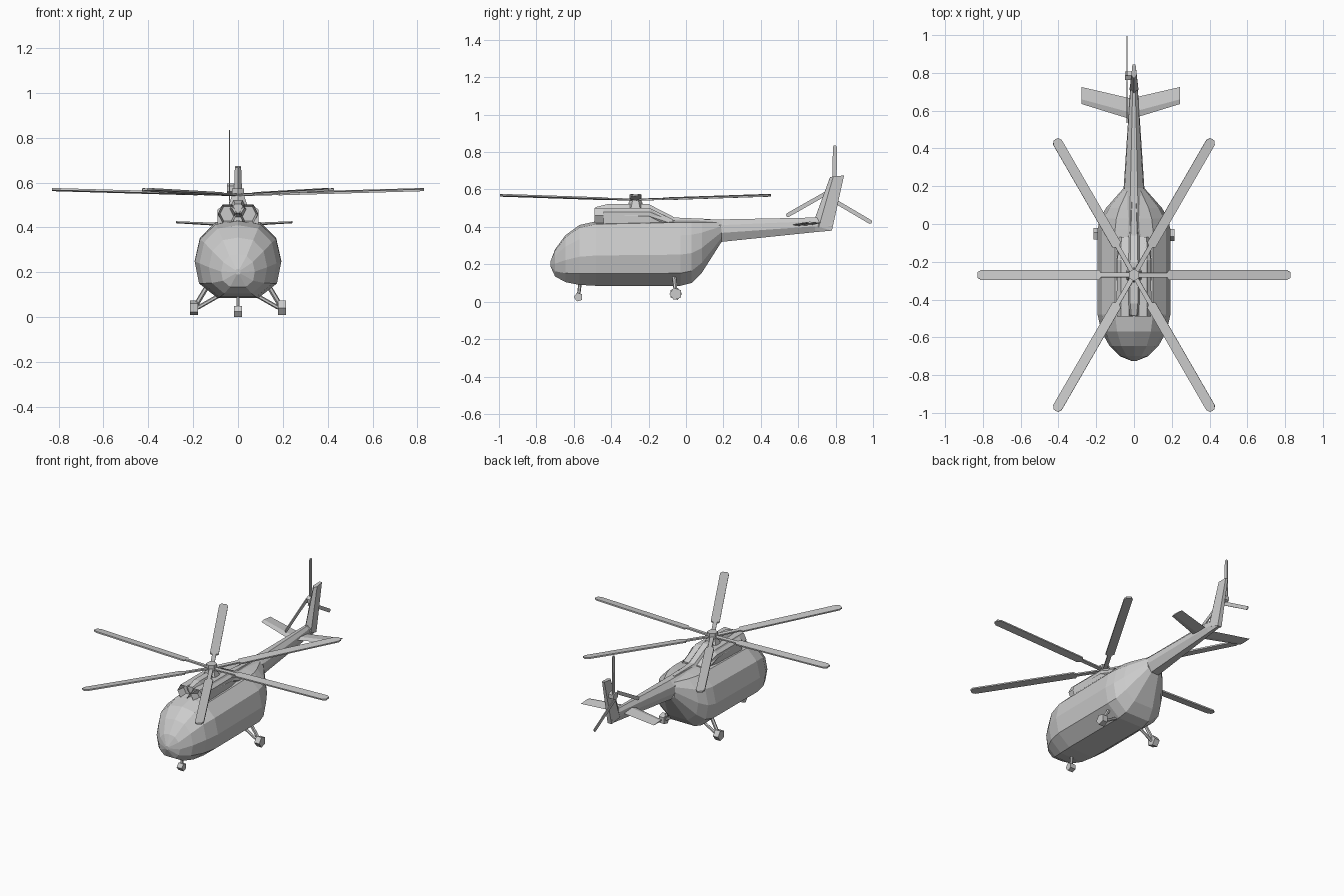
import bpy, bmesh, math
from mathutils import Vector, Matrix

if "Cube" in bpy.data.objects:
    bpy.data.objects.remove(bpy.data.objects["Cube"])


def finish(name, bm):
    bmesh.ops.recalc_face_normals(bm, faces=bm.faces)
    me = bpy.data.meshes.new(name)
    bm.to_mesh(me)
    bm.free()
    ob = bpy.data.objects.new(name, me)
    bpy.context.collection.objects.link(ob)
    return ob


def loft(name, rings, intake=False):
    """Skin a list of closed rings; optionally hollow out the first end."""
    bm = bmesh.new()
    vs = [[bm.verts.new(p) for p in r] for r in rings]
    n = len(rings[0])
    for a, b in zip(vs, vs[1:]):
        for i in range(n):
            j = (i + 1) % n
            bm.faces.new((a[i], a[j], b[j], b[i]))
    front = bm.faces.new(vs[0])
    bm.faces.new(vs[-1])
    if intake:
        bm.normal_update()
        bmesh.ops.recalc_face_normals(bm, faces=bm.faces)
        bmesh.ops.inset_region(bm, faces=[front], thickness=0.01)
        bmesh.ops.translate(bm, verts=front.verts, vec=(0, 0.05, 0))
    return finish(name, bm)


def section(profile, y, hw, lo, hi, cx=0):
    """Scale a unit profile (x -1..1, z 0..1) into place at y."""
    return [(cx + x * hw, y, lo + z * (hi - lo)) for x, z in profile]


def rod(name, a, b, r, n=6, r2=None, turn=0):
    a, b = Vector(a), Vector(b)
    d = b - a
    bm = bmesh.new()
    m = Matrix.Translation((a + b) / 2) @ d.to_track_quat('Z', 'Y').to_matrix().to_4x4() @ Matrix.Rotation(turn, 4, 'Z')
    bmesh.ops.create_cone(bm, cap_ends=True, segments=n, radius1=r,
                          radius2=r if r2 is None else r2, depth=d.length, matrix=m)
    return finish(name, bm)


def slab(outline, t, m):
    """Flat plate of thickness t from a 2D outline, placed by matrix m."""
    return [[m @ Vector((x, y, z)) for x, y in outline] for z in (-t / 2, t / 2)]


def mirrored(half):
    return half + [(-x, z) for x, z in reversed(half) if x > 0]


BODY = mirrored([(0, 1), (0.52, 0.955), (0.88, 0.76), (1, 0.47), (0.9, 0.19), (0.47, 0)])
HEX = mirrored([(0.5, 1), (1, 0.5), (0.5, 0)])
BOOM = mirrored([(0.35, 1), (0.9, 0.75), (1, 0.4), (0.5, 0)])

# Fuselage
loft("fuselage", [section(BODY, *s) for s in [
    (-0.725, 0.012, 0.19, 0.215), (-0.70, 0.075, 0.135, 0.28), (-0.645, 0.13, 0.105, 0.355),
    (-0.57, 0.172, 0.09, 0.41), (-0.48, 0.193, 0.085, 0.43), (-0.03, 0.193, 0.085, 0.44),
    (0.03, 0.18, 0.10, 0.44), (0.085, 0.148, 0.155, 0.437), (0.19, 0.055, 0.32, 0.43)]])

# Tail boom
loft("tail_boom", [section(BOOM, *s) for s in [
    (-0.06, 0.065, 0.34, 0.442), (0.19, 0.055, 0.32, 0.44),
    (0.69, 0.022, 0.372, 0.45), (0.78, 0.016, 0.38, 0.44)]])

# Tail fin, thicker at the base
fin = []
for y0, y1, z0, z1, w in [(0.68, 0.78, 0.42, 0.38, 0.024), (0.77, 0.845, 0.665, 0.675, 0.014)]:
    ym, zm = (y0 + y1) / 2, (z0 + z1) / 2
    fin.append([(0, y0, z0), (w, ym - 0.02, zm), (w * 0.6, y1, z1),
                (-w * 0.6, y1, z1), (-w, ym - 0.02, zm), (0, y0, z0 + 0.001)])
loft("tail_fin", fin)

# Horizontal stabilizer
loft("stabilizer", [
    [(x, a, z), (x, (a + b) / 2 - 0.02, z + t), (x, b, z), (x, (a + b) / 2 - 0.02, z - t * 0.5)]
    for x, a, b, z, t in [(-0.277, 0.635, 0.725, 0.422, 0.006), (-0.018, 0.555, 0.665, 0.408, 0.01),
                          (0.243, 0.635, 0.725, 0.422, 0.006)]])

# Engine nacelles with hollow intakes
for side, label in [(1, "right"), (-1, "left")]:
    loft(label + "_engine", [section(HEX, y, hw, lo, hi, side * 0.047) for y, hw, lo, hi in [
        (-0.49, 0.043, 0.42, 0.502), (-0.20, 0.045, 0.415, 0.502), (-0.07, 0.04, 0.39, 0.44)]],
        intake=True)

# Engine deck and gearbox spine
DECK = mirrored([(0.75, 1), (1, 0.8), (1, 0)])
loft("engine_deck", [section(DECK, *s) for s in [
    (-0.44, 0.092, 0.40, 0.498), (-0.19, 0.09, 0.40, 0.498), (-0.07, 0.07, 0.38, 0.44)]])
loft("gearbox_fairing", [section(HEX, *s) for s in [
    (-0.485, 0.028, 0.465, 0.505), (-0.42, 0.04, 0.44, 0.522), (-0.20, 0.04, 0.44, 0.522),
    (-0.06, 0.035, 0.40, 0.45), (0.13, 0.02, 0.40, 0.442)]])

# Main rotor: mast, hub and six blades
HUB = Vector((0, -0.27, 0.545))
rod("rotor_mast", HUB - Vector((0, 0, 0.05)), HUB, 0.05, 6, 0.03)
rod("rotor_hub", HUB - Vector((0, 0, 0.012)), HUB + Vector((0, 0, 0.028)), 0.032, 6)
blade = [(0.02, -0.012), (0.175, -0.012), (0.185, -0.026), (0.81, -0.026), (0.83, -0.014),
         (0.83, 0.014), (0.81, 0.026), (0.185, 0.026), (0.175, 0.012), (0.02, 0.012)]
for i in range(6):
    m = (Matrix.Translation(HUB) @ Matrix.Rotation(i * math.pi / 3, 4, 'Z')
         @ Matrix.Rotation(-0.029, 4, 'Y') @ Matrix.Rotation(0.1, 4, 'X'))
    loft(f"rotor_blade_{i + 1}", slab(blade, 0.009, m))

# Tail rotor: shaft, hub and three offset blades
TX, TY, TZ = -0.038, 0.775, 0.572
rod("tail_rotor_shaft", (0, TY + 0.01, TZ), (TX - 0.01, TY + 0.01, TZ), 0.025, 6)
tail_blade = [(0.01, -0.03), (0.255, -0.032), (0.263, -0.026), (0.263, -0.015),
              (0.255, -0.01), (0.01, -0.008)]
for i in range(3):
    m = (Matrix.Translation((TX, TY, TZ)) @ Matrix.Rotation(math.pi / 2 + i * math.tau / 3, 4, 'X')
         @ Matrix(((0, 0, 1, 0), (1, 0, 0, 0), (0, 1, 0, 0), (0, 0, 0, 1))))
    loft(f"tail_rotor_blade_{i + 1}", slab(tail_blade, 0.006, m))

# Landing gear: five-sided wheels and struts
for s, label in [(1, "right"), (-1, "left")]:
    rod(label + "_wheel", (s * 0.178, -0.055, 0.042), (s * 0.214, -0.055, 0.042), 0.034, 5, turn=math.pi / 2)
    rod(label + "_upper_strut", (s * 0.19, -0.055, 0.05), (s * 0.13, -0.065, 0.15), 0.011, 6)
    rod(label + "_lower_strut", (s * 0.18, -0.055, 0.042), (s * 0.07, -0.055, 0.105), 0.009, 6)
rod("nose_wheel", (-0.018, -0.575, 0.025), (0.018, -0.575, 0.025), 0.025, 5, turn=math.pi / 2)
rod("nose_strut", (0, -0.575, 0.03), (0, -0.565, 0.11), 0.009, 6)
